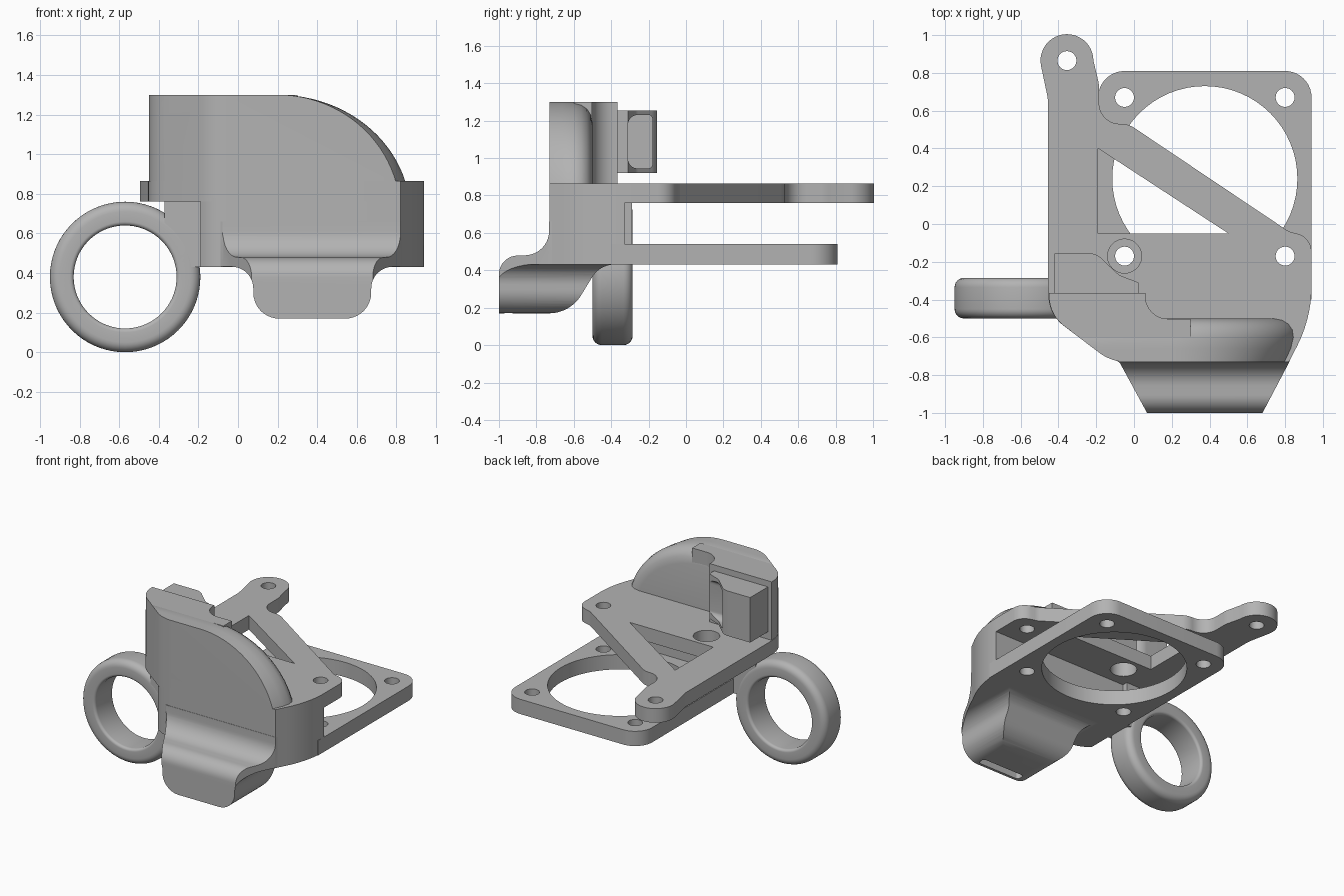
import bpy, bmesh, math
from mathutils import Vector

if "Cube" in bpy.data.objects:
    bpy.data.objects.remove(bpy.data.objects["Cube"], do_unlink=True)

GREY = bpy.data.materials.new("plain_grey")
GREY.use_nodes = True
GREY.diffuse_color = (0.45, 0.45, 0.45, 1)
GREY.node_tree.nodes["Principled BSDF"].inputs["Base Color"].default_value = (0.45, 0.45, 0.45, 1)


def fillet(corners, steps=10):
    """Turn (u, v, radius) corners into a rounded outline."""
    out, n = [], len(corners)
    for i, c in enumerate(corners):
        p = Vector((c[0], c[1]))
        if len(c) < 3:
            out.append(p)
            continue
        a = (Vector(corners[i - 1][:2]) - p).normalized()
        b = (Vector(corners[(i + 1) % n][:2]) - p).normalized()
        half = a.angle(b) / 2
        centre = p + (a + b).normalized() * c[2] / math.sin(half)
        tangent = c[2] / math.tan(half)
        start, end = p + a * tangent - centre, p + b * tangent - centre
        sweep = math.atan2(start.x * end.y - start.y * end.x, start.dot(end))
        for k in range(steps + 1):
            t = sweep * k / steps
            out.append(centre + Vector((start.x * math.cos(t) - start.y * math.sin(t),
                                        start.x * math.sin(t) + start.y * math.cos(t))))
    return out


def circle(u, v, r, n=64, start=0, end=2 * math.pi):
    return [(u + r * math.cos(start + (end - start) * k / n),
             v + r * math.sin(start + (end - start) * k / n)) for k in range(n)]


def place(p, d, axis):
    return {"x": (d, p[0], p[1]), "y": (p[0], d, p[1]), "z": (p[0], p[1], d)}[axis]


def loft(name, sections, closed=False):
    """Skin matching sections, capped unless they close into a loop."""
    bm = bmesh.new()
    rings = [[bm.verts.new(p) for p in s] for s in sections]
    n, m = len(rings[0]), len(rings)
    for i in range(m if closed else m - 1):
        a, b = rings[i], rings[(i + 1) % m]
        for j in range(n):
            bm.faces.new((a[j], a[(j + 1) % n], b[(j + 1) % n], b[j]))
    if not closed:
        bm.faces.new(rings[0])
        bm.faces.new(rings[-1])
    bmesh.ops.recalc_face_normals(bm, faces=bm.faces)
    mesh = bpy.data.meshes.new(name)
    bm.to_mesh(mesh)
    bm.free()
    mesh.materials.append(GREY)
    ob = bpy.data.objects.new(name, mesh)
    bpy.context.collection.objects.link(ob)
    return ob


def prism(name, outline, axis, lo, hi):
    return loft(name, [[place(p, d, axis) for p in outline] for d in (lo, hi)])


def boolean(ob, tool, operation="DIFFERENCE"):
    mod = ob.modifiers.new("cut", "BOOLEAN")
    mod.operation, mod.object, mod.solver = operation, tool, "EXACT"
    bpy.context.view_layer.objects.active = ob
    bpy.ops.object.modifier_apply(modifier=mod.name)
    bpy.data.objects.remove(tool, do_unlink=True)


def drill(ob, x, y, r, lo, hi):
    boolean(ob, prism("hole_cutter", circle(x, y, r), "z", lo - 0.03, hi + 0.03))


# Lower square frame with its large round opening and four screw holes
LOW, LOW_TOP, UP, UP_TOP = 0.43, 0.54, 0.76, 0.865
frame = prism("fan_frame", fillet([(-0.19, -0.4), (0.94, -0.4), (0.94, 0.81, 0.14),
                                   (-0.19, 0.81, 0.14)]), "z", LOW, LOW_TOP)
drill(frame, 0.375, 0.24, 0.49, LOW, LOW_TOP)
for hx in (-0.05, 0.80):
    for hy in (-0.17, 0.67):
        drill(frame, hx, hy, 0.05, LOW, LOW_TOP)

# Upper plate: arm with rounded tab, diagonal brace and curved front
tab = circle(-0.355, 0.865, 0.14, 24, math.radians(190), math.radians(-8))
upper = prism("upper_plate", fillet([(-0.455, -0.3), (-0.455, 0.66, 0.25)] + tab + [
    (-0.185, 0.74, 0.2), (-0.185, 0.53, 0.11), (-0.03, 0.53, 0.13), (0.82, -0.04, 0.1),
    (0.94, -0.07, 0.1), (0.94, -0.5, 0.7), (0.82, -0.73), (-0.12, -0.73, 0.25),
    (-0.45, -0.48, 0.2)]), "z", UP, UP_TOP)
boolean(upper, prism("window_cutter", [(-0.19, -0.05), (0.5, -0.05), (-0.19, 0.4)], "z", 0.7, 0.9))
for hx, hy, r in ((-0.355, 0.865, 0.05), (-0.05, -0.17, 0.09), (0.80, -0.17, 0.05)):
    drill(upper, hx, hy, r, UP, UP_TOP)

# Solid body joining the two plates
prism("duct_body", fillet([(-0.19, -0.33), (-0.19, -0.67), (-0.12, -0.73, 0.2), (0.82, -0.73),
                           (0.94, -0.5, 0.7), (0.94, -0.33)]), "z", LOW, 0.8)


# Tall shield with a quarter-round shoulder, softened towards the back
def shield_section(y, right, top):
    pts = [(-0.5, y, 0.7), (-0.5, y, top), (0.0, y, top)]
    for k in range(25):
        t = math.pi / 2 * (1 - k / 24)
        pts.append((0.2 + (right - 0.2) * math.cos(t), y, 0.7 + (top - 0.7) * math.sin(t)))
    return pts


shield = loft("shield", [shield_section(*s) for s in (
    (-0.73, 0.82, 1.3), (-0.66, 0.855, 1.3), (-0.6, 0.87, 1.3), (-0.56, 0.865, 1.29),
    (-0.53, 0.845, 1.27), (-0.51, 0.815, 1.24), (-0.5, 0.77, 1.19))])
boolean(shield, prism("shield_plan", fillet([
    (-0.45, -0.3), (-0.45, -0.48, 0.2), (-0.12, -0.73, 0.25), (0.5, -0.74), (1, -0.74),
    (1, -0.3)]), "z", 0.78, 1.4), "INTERSECT")
prism("shield_back_block", fillet([
    (-0.45, -0.365), (-0.45, -0.48, 0.2), (-0.29, -0.6), (0.3, -0.6), (0.3, -0.502),
    (0.06, -0.502, 0.12), (0.06, -0.365)]), "z", 0.8, 1.3)

# Inlet box behind the shield, open on its curved side
inlet = prism("inlet_box", fillet([(-0.42, -0.38), (0.025, -0.38), (0.025, -0.31),
                                   (-0.08, -0.27, 0.1), (-0.2, -0.155, 0.1), (-0.42, -0.155)]),
              "z", 0.92, 1.255)
boolean(inlet, prism("pocket_cutter", fillet([(-0.31, 0.945, 0.05), (-0.18, 0.945, 0.02),
                                              (-0.18, 1.23, 0.02), (-0.31, 1.23, 0.05)]),
                     "x", -0.3, 0.2))

# Flared nozzle: side, plan and front outlines intersected
nozzle = prism("nozzle", fillet([
    (-0.36, 0.66), (-0.732, 0.66), (-0.732, 0.485, 0.13), (-1, 0.475, 0.1), (-1, 0.17),
    (-0.62, 0.17, 0.2), (-0.46, 0.431, 0.14), (-0.36, 0.431)]), "x", -0.3, 1)
boolean(nozzle, prism("nozzle_plan", [
    (-0.19, -0.34), (-0.185, -0.66), (-0.075, -0.735), (0.08, -1.02), (0.67, -1.02),
    (0.82, -0.735), (0.91, -0.5), (0.91, -0.34)], "z", 0, 1), "INTERSECT")
boolean(nozzle, prism("nozzle_front", fillet([
    (-0.25, 0.7), (-0.25, 0.432), (0.075, 0.432, 0.11), (0.08, 0.17, 0.13), (0.67, 0.17, 0.13),
    (0.675, 0.432, 0.11), (1.1, 0.432), (1.1, 0.7)]), "y", -1.1, -0.2), "INTERSECT")
boolean(nozzle, prism("slot_cutter", fillet([
    (0.2, -0.98, 0.02), (0.55, -0.98, 0.02), (0.55, -0.92, 0.02), (0.2, -0.92, 0.02)]),
    "z", 0.1, 0.24))

# Ring holder with rounded rims, and the block that fixes it to the body
RX, RZ = -0.57, 0.38
rim = fillet([(0.26, -0.5, 0.02), (0.38, -0.5, 0.05), (0.38, -0.285, 0.05),
              (0.26, -0.285, 0.02)], 6)
loft("ring_holder", [[(RX + p.x * math.cos(a), p.y, RZ + p.x * math.sin(a)) for p in rim]
                     for a in (2 * math.pi * k / 72 for k in range(72))], closed=True)
block = prism("ring_block", [(-0.37, LOW), (-0.18, LOW), (-0.18, UP), (-0.37, UP)],
              "y", -0.499, -0.29)
boolean(block, prism("ring_cutter", circle(RX, RZ, 0.3), "y", -0.6, -0.2))

# Smooth curved surfaces while keeping crisp edges
for ob in list(bpy.context.collection.objects):
    if ob.type == "MESH" and GREY.name in ob.data.materials:
        bpy.ops.object.select_all(action="DESELECT")
        ob.select_set(True)
        bpy.context.view_layer.objects.active = ob
        bpy.ops.object.shade_smooth_by_angle(angle=math.radians(30))
